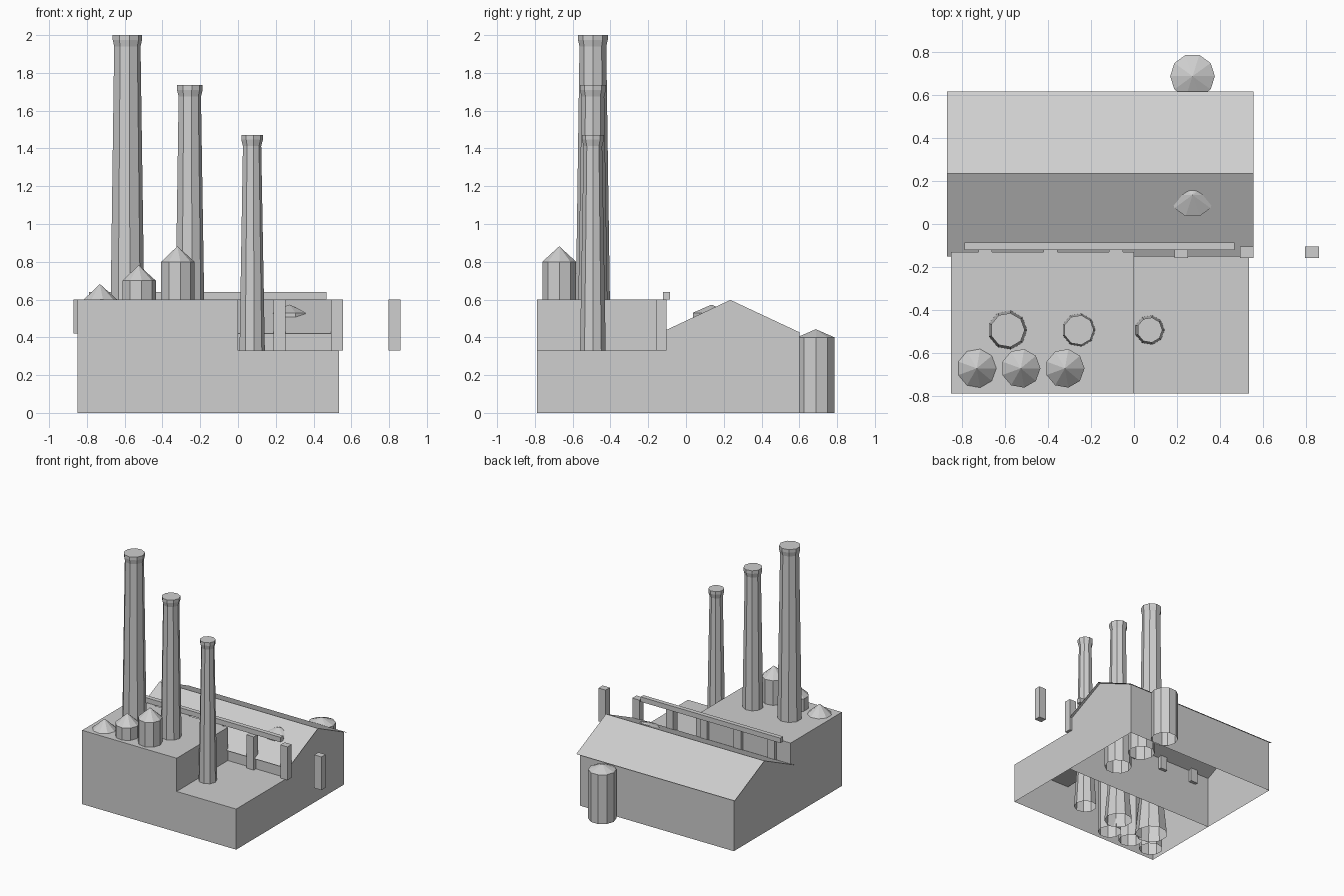
import bpy, bmesh, math

if "Cube" in bpy.data.objects:
    bpy.data.objects.remove(bpy.data.objects["Cube"])

grey = bpy.data.materials.new("light_grey")
grey.diffuse_color = (0.62, 0.62, 0.62, 1)
grey.use_nodes = True
grey.node_tree.nodes["Principled BSDF"].inputs["Base Color"].default_value = grey.diffuse_color


def finish(name, bm, closed=True):
    """Turn a bmesh into a named, flat-shaded object."""
    bmesh.ops.remove_doubles(bm, verts=bm.verts, dist=1e-5)
    if closed:
        bmesh.ops.recalc_face_normals(bm, faces=bm.faces)
    me = bpy.data.meshes.new(name)
    bm.to_mesh(me)
    bm.free()
    me.materials.append(grey)
    ob = bpy.data.objects.new(name, me)
    bpy.context.collection.objects.link(ob)
    return ob


def sheets(name, polys):
    """Thin walls from flat polygons."""
    bm = bmesh.new()
    for p in polys:
        bm.faces.new([bm.verts.new(c) for c in p])
    return finish(name, bm)


def box(name, x0, x1, y0, y1, z0, z1):
    bm = bmesh.new()
    bmesh.ops.create_cube(bm, size=1)
    for v in bm.verts:
        v.co = ((x0 + x1) / 2 + v.co.x * (x1 - x0),
                (y0 + y1) / 2 + v.co.y * (y1 - y0),
                (z0 + z1) / 2 + v.co.z * (z1 - z0))
    return finish(name, bm)


def lathe(name, x, y, sides, profile):
    """Faceted round part, open underneath and capped on top."""
    bm = bmesh.new()
    rings = []
    for r, z in profile:
        n = 1 if r == 0 else sides
        rings.append([bm.verts.new((x + r * math.cos(math.tau * i / sides),
                                    y + r * math.sin(math.tau * i / sides), z))
                      for i in range(n)])
    for a, b in zip(rings, rings[1:]):
        for i in range(sides):
            j = (i + 1) % sides
            if len(b) == 1:
                bm.faces.new((a[i], a[j], b[0]))
            else:
                bm.faces.new((a[i], a[j], b[j], b[i]))
    if len(rings[-1]) > 1:
        bm.faces.new(rings[-1])
    return finish(name, bm, closed=False)


XL, XR = -0.85, 0.535          # side walls
YF, YM, YB = -0.788, -0.13, 0.60  # front wall, dividing wall, back wall
LOW, HIGH = 0.33, 0.60         # low and high flat roofs
EAVE, RIDGE_Y = 0.427, 0.235

# Stepped front hall: L-shaped outline swept from front to dividing wall, no floor
outline = [(XL, 0), (XL, HIGH), (0, HIGH), (0, LOW), (XR, LOW), (XR, 0)]
hall = [[(a[0], YF, a[1]), (b[0], YF, b[1]), (b[0], YM, b[1]), (a[0], YM, a[1])]
        for a, b in zip(outline, outline[1:])]
hall += [[(x, y, z) for x, z in outline] for y in (YF, YM)]
sheets("stepped_hall", hall)

# Gabled hall behind it, no floor
gable = [(YM, 0), (YM, EAVE), (RIDGE_Y, 0.598), (YB, EAVE), (YB, 0)]
walls = [[(x, y, z) for y, z in gable] for x in (XL, XR)]
walls.append([(XL, YB, 0), (XR, YB, 0), (XR, YB, EAVE), (XL, YB, EAVE)])
walls.append([(0, YM, LOW), (XR, YM, LOW), (XR, YM, EAVE), (0, YM, EAVE)])
sheets("gabled_hall", walls)

# Overhanging thin pitched roof
sheets("pitched_roof", [
    [(-0.87, -0.15, 0.42), (0.555, -0.15, 0.42), (0.555, RIDGE_Y, 0.60), (-0.87, RIDGE_Y, 0.60)],
    [(-0.87, RIDGE_Y, 0.60), (0.555, RIDGE_Y, 0.60), (0.555, 0.617, 0.42), (-0.87, 0.617, 0.42)]])

# Three chimneys with flared feet and rims
for name, x, top, foot, base, neck, rim in (
        ("tall_chimney", -0.588, 2.0, 0.125, 0.096, 0.072, 0.080),
        ("middle_chimney", -0.257, 1.735, 0.108, 0.083, 0.061, 0.070),
        ("short_chimney", 0.073, 1.472, 0.088, 0.070, 0.050, 0.059)):
    lathe(name, x, -0.493, 9, [(foot, 0), (base, 0.28), (neck, top - 0.06),
                               (rim, top - 0.025), (rim, top)])

# Row of cone-topped tanks at the front
for i in range(3):
    h = 0.6 + 0.1 * i
    lathe(f"front_tank_{i + 1}", -0.731 + 0.205 * i, -0.671, 9,
          [(0.091, 0), (0.091, h), (0, h + 0.082)])

# Row of wider tanks running from outside the back wall into the gabled hall
for i in range(3):
    h = 0.4 + 0.065 * i
    lathe(f"back_tank_{i + 1}", 0.272, 0.687 - 0.276 * i, 10,
          [(0.104, 0), (0.104, h), (0, h + 0.043)])

# Conveyor beam and its posts
box("conveyor_beam", -0.788, 0.468, -0.122, -0.086, 0.60, 0.64)
for i in range(6):
    x = -0.692 + 0.304 * i
    box(f"conveyor_post_{i + 1}", x - 0.032, x + 0.032, -0.158, -0.104, LOW, 0.60)
